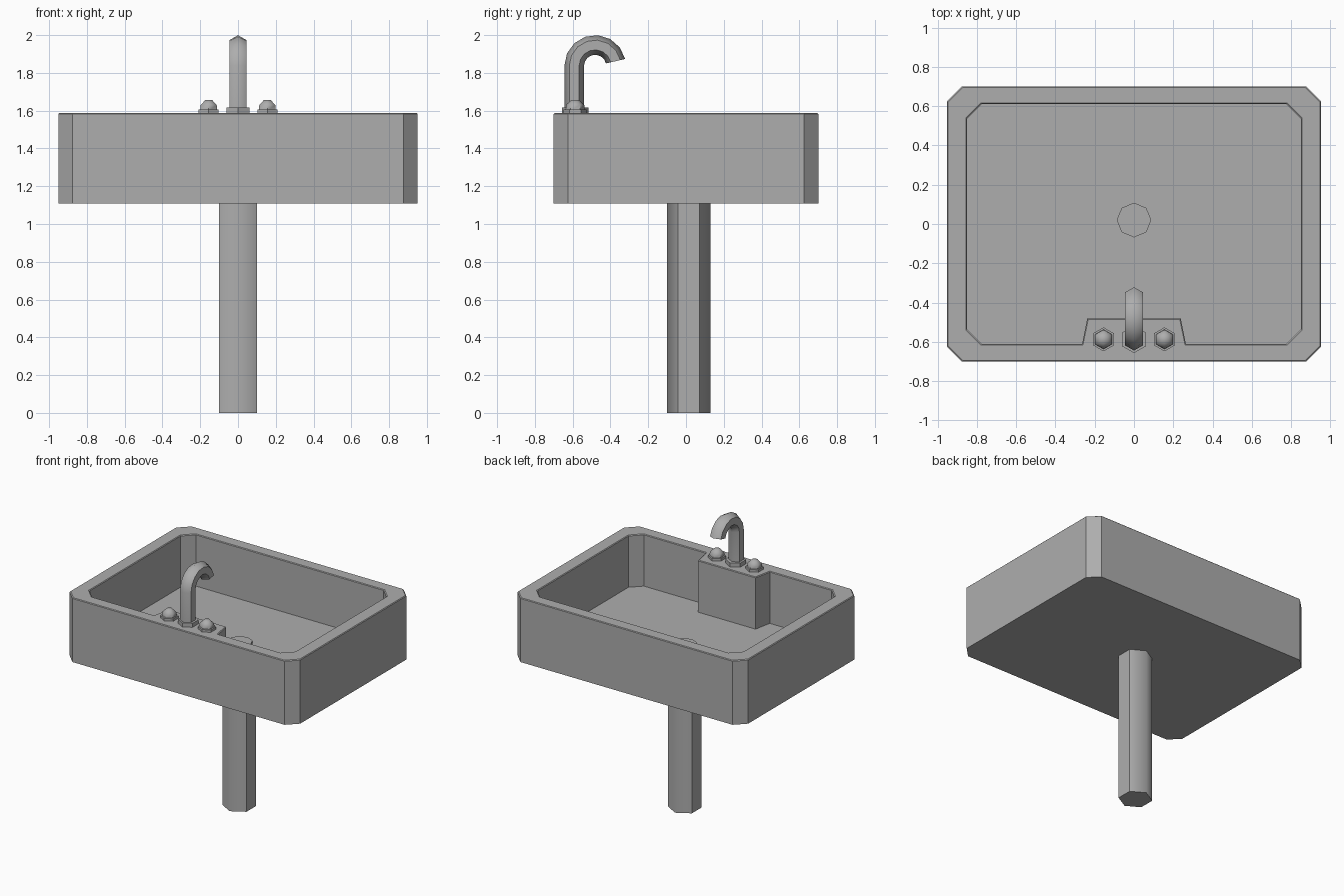
import bpy, bmesh
from math import sin, cos, pi, radians
from mathutils import Vector

if "Cube" in bpy.data.objects:
    bpy.data.objects.remove(bpy.data.objects["Cube"])

grey = bpy.data.materials.new("dark_grey")
grey.diffuse_color = (0.42, 0.42, 0.42, 1)
grey.use_nodes = True
grey.node_tree.nodes["Principled BSDF"].inputs["Base Color"].default_value = grey.diffuse_color


def loft(name, rings):
    """Skin a stack of equally sized point rings and cap both ends."""
    bm = bmesh.new()
    loops = [[bm.verts.new(p) for p in ring] for ring in rings]
    n = len(loops[0])
    for a, b in zip(loops, loops[1:]):
        for i in range(n):
            j = (i + 1) % n
            bm.faces.new((a[i], a[j], b[j], b[i]))
    bm.faces.new(loops[0][::-1])
    bm.faces.new(loops[-1])
    bmesh.ops.recalc_face_normals(bm, faces=bm.faces)
    mesh = bpy.data.meshes.new(name)
    bm.to_mesh(mesh)
    bm.free()
    mesh.materials.append(grey)
    obj = bpy.data.objects.new(name, mesh)
    bpy.context.collection.objects.link(obj)
    return obj


def smooth_over_midline(obj):
    """Smooth faces, but keep cap edges and off-centre edges sharp."""
    bm = bmesh.new()
    bm.from_mesh(obj.data)
    for f in bm.faces:
        f.smooth = len(f.verts) == 4
    for e in bm.edges:
        cap = any(len(f.verts) > 4 for f in e.link_faces)
        e.smooth = not cap and any(abs(v.co.x) < 0.01 for v in e.verts)
    bm.to_mesh(obj.data)
    bm.free()


def ngon(r, z, cx=0, cy=0, n=6, start=pi / 2):
    return [(cx + r * cos(start + 2 * pi * i / n),
             cy + r * sin(start + 2 * pi * i / n), z) for i in range(n)]


def cut_rect(x, y, z, c=0.075):
    """Rectangle with cut corners, eight points."""
    return [(x, c - y, z), (x, y - c, z), (x - c, y, z), (c - x, y, z),
            (-x, y - c, z), (-x, c - y, z), (c - x, -y, z), (x - c, -y, z)]


def turned(name, profile, cx, cy):
    return loft(name, [ngon(r, z, cx, cy) for r, z in profile])


TOP, FLOOR, TAP_Y = 1.587, 1.20, -0.587

# Basin: outer wall, softened rim, inner wall, floor and raised drain
loft("basin", [
    cut_rect(0.951, 0.701, 1.108),
    cut_rect(0.951, 0.701, TOP - 0.005),
    cut_rect(0.946, 0.696, TOP),
    cut_rect(0.855, 0.616, TOP),
    cut_rect(0.850, 0.611, TOP - 0.005),
    cut_rect(0.850, 0.611, FLOOR),
    ngon(0.088, FLOOR, 0, 0.02, 8, 0),
    ngon(0.088, FLOOR + 0.02, 0, 0.02, 8, 0),
])

# Block inside the basin that carries the taps, with a softened top edge
def deck(z, d=0):
    return [(-0.265 + d, -0.616, z), (0.265 - d, -0.616, z),
            (0.238 - d, -0.48 - d, z), (-0.238 + d, -0.48 - d, z)]


loft("tap_deck", [deck(FLOOR), deck(TOP - 0.005), deck(TOP, 0.005)])

# Six-sided pedestal, rounded shading over the front and back corners
smooth_over_midline(loft("pedestal", [ngon(0.115, z, 0, 0.015) for z in (0, 1.108)]))

# Faucet base and bent spout
turned("faucet_base", [(0.07, TOP - 0.01), (0.07, 1.617)], 0, TAP_Y)

R, CY, CZ, END, STEPS = 0.111, TAP_Y + 0.106, 1.837, 13, 7
path = [(180, 1.60)] + [(180 - i * (180 - END) / STEPS, None) for i in range(STEPS + 1)]
rings = []
for deg, z in path:
    a = radians(deg)
    radial = Vector((0, cos(a), sin(a)))
    centre = Vector((0, CY, CZ)) + R * radial
    if z:
        centre.z = z
    rings.append([centre + 0.052 * (cos(t) * radial + sin(t) * Vector((1, 0, 0)))
                  for t in (pi * k / 3 for k in range(6))])
smooth_over_midline(loft("spout", rings))

# Pair of tap handles: hexagonal foot with a rounded knob
for side, x in (("left", -0.155), ("right", 0.155)):
    turned(side + "_handle_foot", [(0.061, TOP - 0.01), (0.061, 1.605)], x, TAP_Y)
    knob = turned(side + "_handle_knob", [(0.050, 1.60), (0.049, 1.63), (0.021, 1.656)],
                  x, TAP_Y)
    bpy.ops.object.select_all(action='DESELECT')
    knob.select_set(True)
    bpy.context.view_layer.objects.active = knob
    bpy.ops.object.shade_smooth_by_angle(angle=radians(50))
